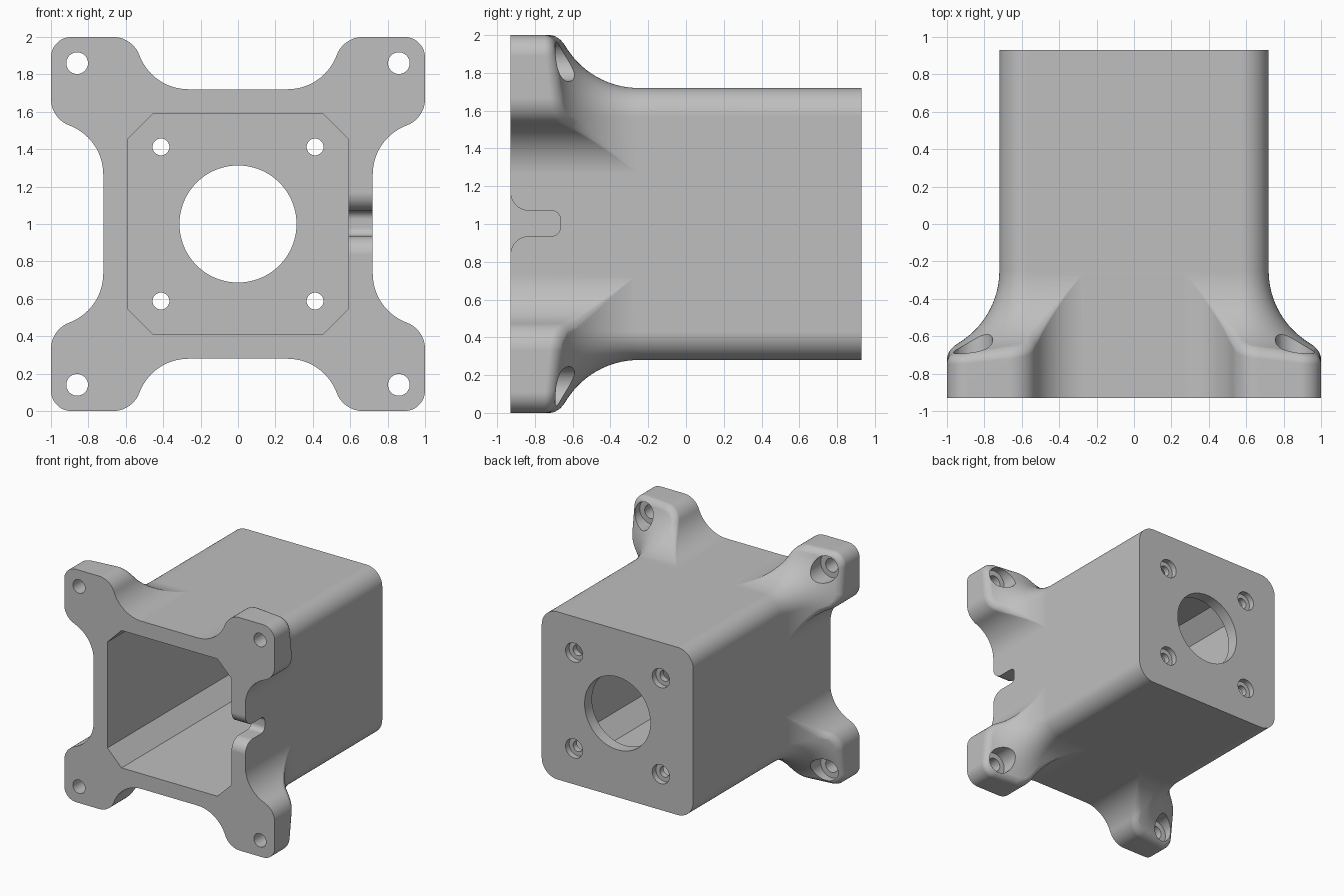
import bpy, bmesh
from math import sin, cos, pi, hypot, sqrt, radians, atan2

old = bpy.data.objects.get("Cube")
if old:
    bpy.data.objects.remove(old, do_unlink=True)

HALF, CORNER, FLARE, RIM = 0.72, 0.15, 0.45, 0.05
FRONT, BACK, FLARE_END = -0.93, 0.93, -0.25
CORE = HALF - CORNER

grey = bpy.data.materials.new("plain grey")
grey.use_nodes = True
grey.diffuse_color = (0.52, 0.52, 0.52, 1)
grey.node_tree.nodes["Principled BSDF"].inputs["Base Color"].default_value = grey.diffuse_color


def loft(name, rings):
    """Closed solid through rings of equal point count."""
    bm = bmesh.new()
    loops = [[bm.verts.new(p) for p in ring] for ring in rings]
    n = len(loops[0])
    for a, b in zip(loops, loops[1:]):
        for i in range(n):
            j = (i + 1) % n
            bm.faces.new((a[i], a[j], b[j], b[i]))
    bm.faces.new(loops[0])
    bm.faces.new(loops[-1][::-1])
    bmesh.ops.recalc_face_normals(bm, faces=bm.faces)
    mesh = bpy.data.meshes.new(name)
    bm.to_mesh(mesh)
    bm.free()
    mesh.materials.append(grey)
    obj = bpy.data.objects.new(name, mesh)
    bpy.context.collection.objects.link(obj)
    return obj


def combine(target, tool, operation="DIFFERENCE"):
    mod = target.modifiers.new("cut", "BOOLEAN")
    mod.operation, mod.solver, mod.object = operation, "EXACT", tool
    bpy.context.view_layer.objects.active = target
    bpy.ops.object.modifier_apply(modifier=mod.name)
    bpy.data.objects.remove(tool, do_unlink=True)


def arc(cx, cz, r, start, end, steps):
    angles = [start + (end - start) * i / steps for i in range(steps + 1)]
    return [(cx + r * cos(a), cz + r * sin(a)) for a in angles]


def bore(x, z, r, y0, y1, steps=40):
    ring = arc(x, z + 1, r, 0, 2 * pi, steps)[:-1]
    combine(housing, loft("bore", [[(u, y, v) for u, v in ring] for y in (y0, y1)]))


# Square tube with rounded edges, flaring towards the front
def tube_ring(y, offset):
    ring = []
    for k, (sx, sz) in enumerate(((1, 1), (-1, 1), (-1, -1), (1, -1))):
        ring += arc(sx * CORE, sz * CORE + 1, CORNER + offset, k * pi / 2, (k + 1) * pi / 2, 14)
    return [(x, y, z) for x, z in ring]


sweep = [i / 24 * pi / 2 for i in range(25)]
rings = [tube_ring(BACK, 0)]
rings += [tube_ring(FLARE_END - FLARE * sin(t), FLARE * (1 - cos(t))) for t in sweep]
rings.append(tube_ring(FRONT, FLARE))
housing = loft("motor_housing", rings)


# Flange outline with four ears, whose back rims are rounded along the flare
def offset_from_tube(x, z):
    qx, qz = abs(x) - CORE, abs(z) - CORE
    return max(0, hypot(max(qx, 0), max(qz, 0)) - CORNER)


def flare_height(offset):
    rest = FLARE - min(offset, FLARE)
    return FLARE_END - sqrt(FLARE ** 2 - rest ** 2)


neck, shoulder = (0.265, 1.0003), (0.668, 0.85)
tilt = atan2(shoulder[1] - neck[1], shoulder[0] - neck[0])
half_ear = arc(*neck, 0.28, -pi / 2, tilt, 14) + arc(*shoulder, 0.15, tilt + pi, pi / 2, 10)[1:]
half_ear += arc(0.89, 0.89, 0.11, pi / 2, pi / 4, 6)
ear = half_ear + [(z, x) for x, z in half_ear[-2::-1]]
outline = []
for _ in range(4):
    outline += ear
    ear = [(z, -x) for x, z in ear]

normals = []
for i in range(len(outline)):
    (x0, z0), (x1, z1) = outline[i - 1], outline[(i + 1) % len(outline)]
    length = hypot(x1 - x0, z1 - z0)
    normals.append(((z1 - z0) / length, (x0 - x1) / length))


def flange_ring(a, y=None):
    ring = []
    for (x, z), (nx, nz) in zip(outline, normals):
        r = RIM * min(1, offset_from_tube(x, z) / CORNER)
        d = r * (1 - cos(a))
        px, pz = x + nx * d, z + nz * d
        height = flare_height(offset_from_tube(px, pz)) - r * (1 - sin(a)) + 0.002 * sin(a)
        ring.append((px, height if y is None else y, pz + 1))
    return ring


rings = [flange_ring(0, -1)] + [flange_ring(i / 6 * pi / 2) for i in range(7)]
rings.append(flange_ring(pi / 2, 1))
combine(housing, loft("flange_envelope", rings), "INTERSECT")

# Chamfered square cavity, open at the front
w, c = 0.59, 0.455
octagon = [(c, w), (w, c), (w, -c), (c, -w), (-c, -w), (-w, -c), (-w, c), (-c, w)]
combine(housing, loft("cavity", [[(x, y, z + 1) for x, z in octagon] for y in (-1, 0.83)]))

# Central opening and counterbored screw holes
bore(0, 0, 0.313, 0.7, 1, 72)
for sx in (-1, 1):
    for sz in (-1, 1):
        bore(sx * 0.412, sz * 0.412, 0.045, 0.7, 1)
        bore(sx * 0.412, sz * 0.412, 0.082, 0.88, 1)
        bore(sx * 0.86, sz * 0.86, 0.058, -1, -0.6)
        bore(sx * 0.86, sz * 0.86, 0.105, -0.75, 0)

# Cable slot with a flared mouth on the left wall
upper = [(-1, 0.167)] + arc(-0.83, 0.167, 0.1, pi, 1.5 * pi, 10)
upper += arc(-0.71, 0.022, 0.045, pi / 2, 0, 6)
slot = upper + [(y, -z) for y, z in upper[::-1]]
combine(housing, loft("slot", [[(x, y, z + 1.003) for y, z in slot] for x in (0.5, 0.85)]))

# Smooth shading with crisp edges
bpy.ops.object.select_all(action="DESELECT")
housing.select_set(True)
bpy.context.view_layer.objects.active = housing
bpy.ops.object.shade_smooth_by_angle(angle=radians(30))
weighted = housing.modifiers.new("weighted normals", "WEIGHTED_NORMAL")
weighted.keep_sharp = True
